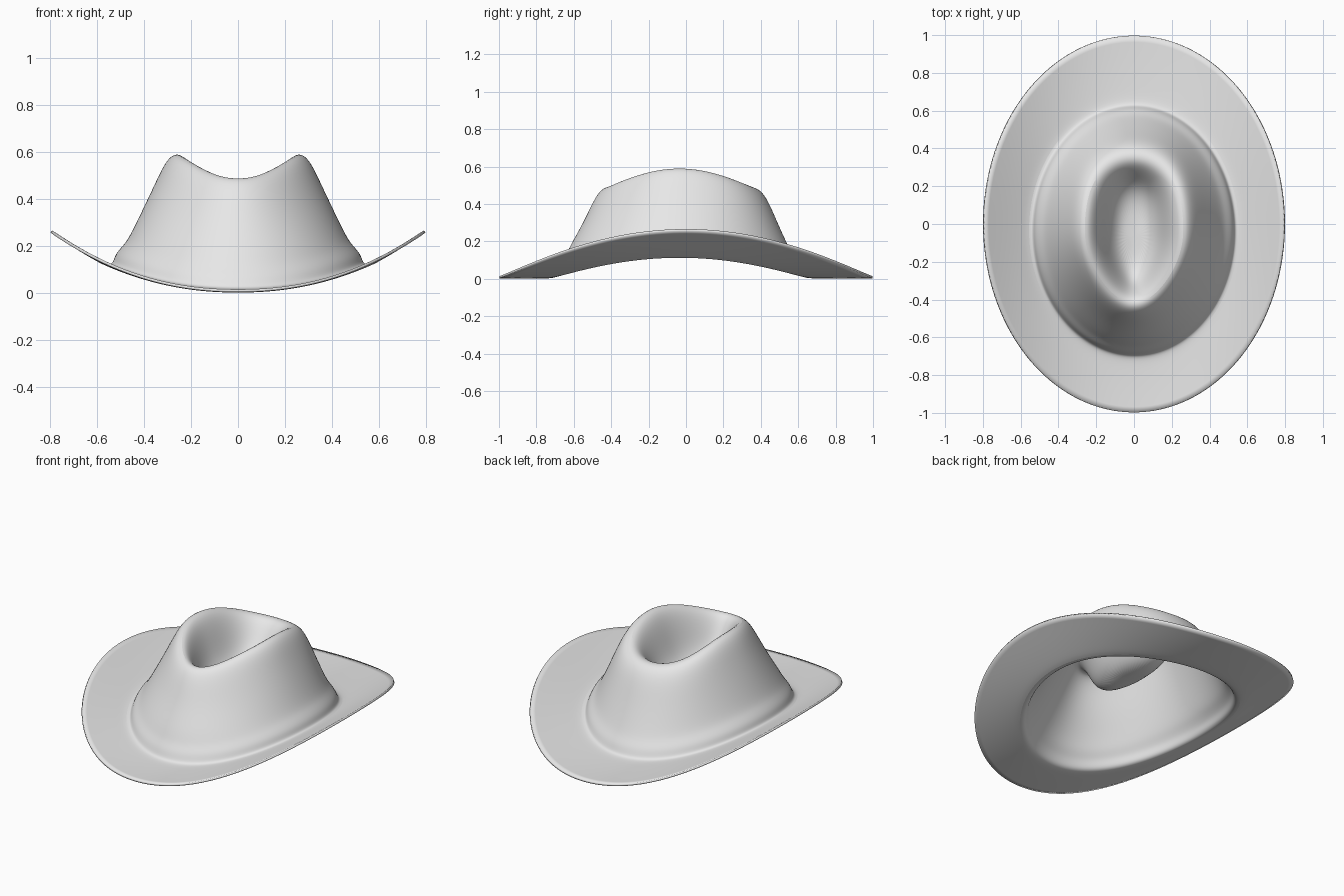
import bpy, bmesh, math

cube = bpy.data.objects.get("Cube")
if cube:
    bpy.data.objects.remove(cube, do_unlink=True)

SEGMENTS = 48
THICKNESS = 0.012

# Rings from brim edge to crown floor:
# half width, front y, back y, height at the sides, height at front and back, teardrop amount
BRIM = [
    (.795, -1, 1, .268, .014, 0),
    (.70, -.88, .86, .206, .012, 0),
    (.61, -.78, .73, .152, .013, 0),
    (.55, -.71, .64, .12, .015, 0),
]
CROWN_WALL = [
    (.533, -.695, .625, .13, .028, 0),
    (.525, -.68, .61, .165, .07, 0),
    (.49, -.65, .58, .203, .11, 0),
    (.465, -.625, .55, .235, .17, .02),
    (.40, -.55, .49, .37, .30, .08),
    (.35, -.495, .44, .475, .42, .14),
    (.308, -.455, .395, .565, .48, .18),
]
CROWN_DENT = [
    (.262, -.42, .35, .603, .492, .2),
    (.212, -.385, .31, .565, .475, .2),
    (.17, -.345, .26, .47, .41, .2),
    (.13, -.30, .20, .36, .325, .2),
    (.08, -.22, .11, .295, .285, .1),
]
FLOOR_CENTRE = (0, -.06, .283)


def add_ring(bm, width, front, back, side_z, end_z, teardrop):
    """Oval loop that rises toward its sides and narrows toward the front."""
    middle, length = (front + back) / 2, (back - front) / 2
    loop = []
    for i in range(SEGMENTS):
        angle = math.tau * i / SEGMENTS
        c, s = math.cos(angle), math.sin(angle)
        x = width * c * (1 + teardrop * s * abs(s))
        z = end_z + (side_z - end_z) * abs(c) ** 2.2
        loop.append(bm.verts.new((x, middle + length * s, z)))
    return loop


def bridge(bm, outer, inner):
    for i in range(SEGMENTS):
        j = (i + 1) % SEGMENTS
        bm.faces.new((outer[i], outer[j], inner[j], inner[i]))


# Felt shell: brim, crown wall and dented top in one continuous surface
bm = bmesh.new()
rings = [add_ring(bm, *row) for row in BRIM + CROWN_WALL + CROWN_DENT]
for outer, inner in zip(rings, rings[1:]):
    bridge(bm, outer, inner)
centre = bm.verts.new(FLOOR_CENTRE)
last = rings[-1]
for i in range(SEGMENTS):
    bm.faces.new((last[i], last[(i + 1) % SEGMENTS], centre))
for face in bm.faces:
    face.smooth = True

mesh = bpy.data.meshes.new("hat_shell")
bm.to_mesh(mesh)
bm.free()
hat = bpy.data.objects.new("hat_shell", mesh)
bpy.context.collection.objects.link(hat)

# Smooth surface with a thin felt thickness underneath
subdivision = hat.modifiers.new("smooth_surface", "SUBSURF")
subdivision.levels = subdivision.render_levels = 2
solid = hat.modifiers.new("felt_thickness", "SOLIDIFY")
solid.thickness = THICKNESS
solid.offset = -1

# Plain grey felt
felt = bpy.data.materials.new("grey_felt")
felt.use_nodes = True
colour = (.8, .8, .8, 1)
felt.diffuse_color = colour
shader = next(n for n in felt.node_tree.nodes if n.type == "BSDF_PRINCIPLED")
shader.inputs["Base Color"].default_value = colour
mesh.materials.append(felt)

bpy.ops.object.select_all(action="DESELECT")
hat.select_set(True)
bpy.context.view_layer.objects.active = hat
bpy.ops.object.shade_smooth_by_angle(angle=math.radians(50))
